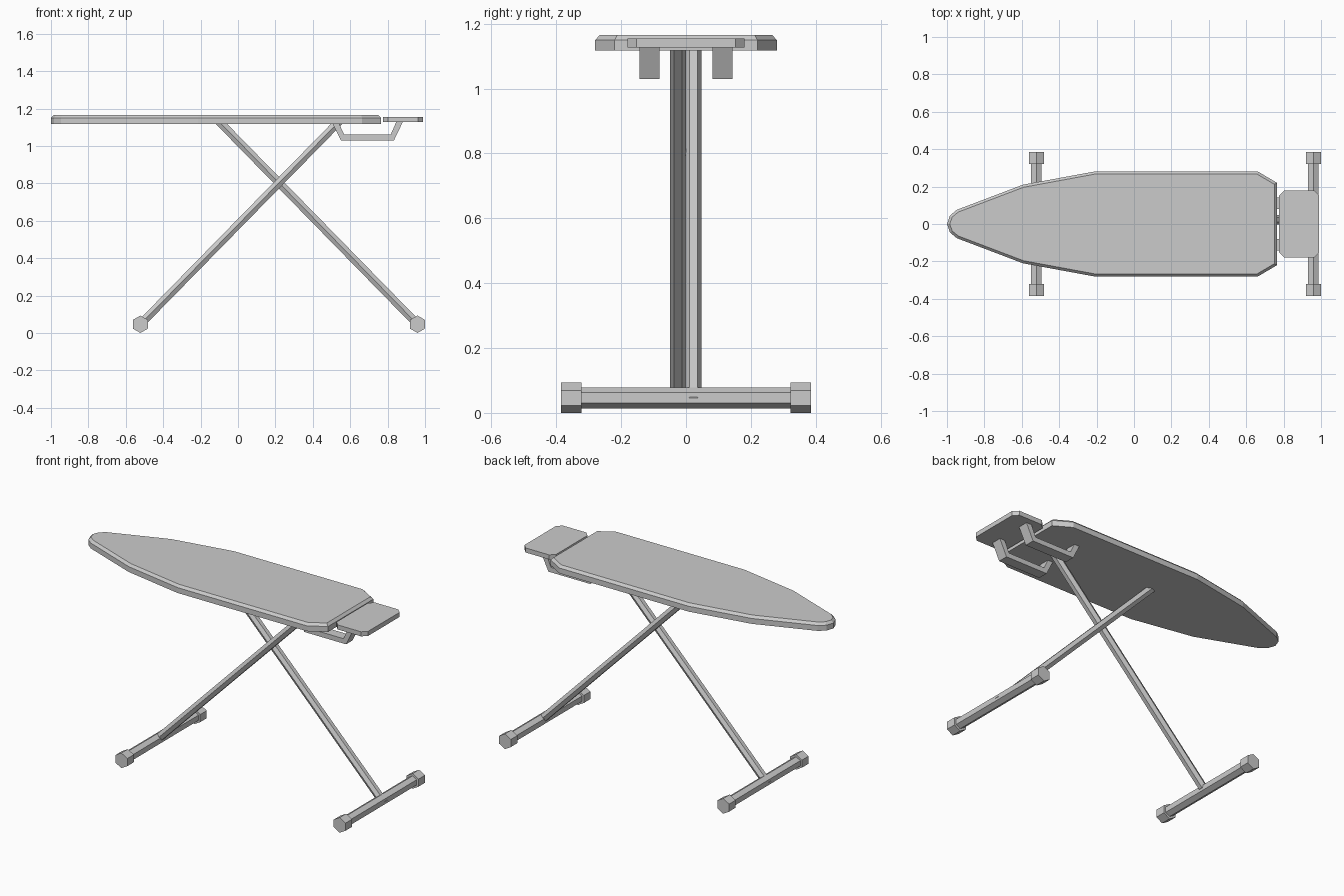
import bpy
import bmesh
import math
from mathutils import Vector

default = bpy.data.objects.get("Cube")
if default:
    bpy.data.objects.remove(default, do_unlink=True)

# One plain grey for the whole model
grey = bpy.data.materials.new("light_grey")
grey.use_nodes = True
colour = (0.6, 0.6, 0.6, 1)
grey.diffuse_color = colour
bsdf = next(n for n in grey.node_tree.nodes if n.type == 'BSDF_PRINCIPLED')
bsdf.inputs["Base Color"].default_value = colour


def finish(name, bm):
    bmesh.ops.recalc_face_normals(bm, faces=bm.faces[:])
    mesh = bpy.data.meshes.new(name)
    bm.to_mesh(mesh)
    bm.free()
    mesh.materials.append(grey)
    obj = bpy.data.objects.new(name, mesh)
    bpy.context.scene.collection.objects.link(obj)
    return obj


def prism(points, direction):
    """Extrude a closed outline of 3D points; return the mesh and its far face."""
    bm = bmesh.new()
    face = bm.faces.new([bm.verts.new(p) for p in points])
    out = bmesh.ops.extrude_face_region(bm, geom=[face], use_keep_orig=True)["geom"]
    moved = [v for v in out if isinstance(v, bmesh.types.BMVert)]
    bmesh.ops.translate(bm, verts=moved, vec=direction)
    far = next(f for f in out if isinstance(f, bmesh.types.BMFace))
    bmesh.ops.recalc_face_normals(bm, faces=bm.faces[:])
    return bm, far


def hex_ring(radius, turn=0.0):
    steps = [turn + i * math.tau / 6 for i in range(6)]
    return [(radius * math.cos(a), radius * math.sin(a)) for a in steps]


# Board: pointed outline mirrored across y, with a chamfered top rim
FLOOR, RIM, TOP = 1.117, 1.15, 1.165
half = [(-0.984, 0.045), (-0.947, 0.076), (-0.594, 0.21),
        (-0.214, 0.28), (0.663, 0.28), (0.765, 0.22)]
outline = [(-1, 0)] + half + [(x, -y) for x, y in reversed(half)]
bm, top = prism([(x, y, FLOOR) for x, y in outline], (0, 0, RIM - FLOOR))
bmesh.ops.inset_region(bm, faces=[top], thickness=0.014, use_even_offset=True)
for v in top.verts:
    v.co.z = TOP
finish("board", bm)

# Iron rest: thin plate with clipped corners
X0, X1, W, CUT = 0.775, 0.99, 0.18, 0.028
side = [(X0, W - CUT), (X0 + CUT, W), (X1 - CUT, W), (X1, W - CUT)]
plate = side + [(x, -y) for x, y in reversed(side)]
bm, _ = prism([(x, y, 1.127) for x, y in plate], (0, 0, 0.028))
finish("iron_rest", bm)

# Rest brackets: bent flat bars under the board
bracket = [(0.505, 1.12), (0.55, 1.03), (0.834, 1.03), (0.882, 1.13),
           (0.847, 1.13), (0.816, 1.06), (0.568, 1.06), (0.54, 1.12)]
for name, y in (("right_bracket", -0.143), ("left_bracket", 0.081)):
    bm, _ = prism([(x, y, z) for x, z in bracket], (0, 0.062, 0))
    finish(name, bm)

# Crossed legs: hexagonal tubes side by side, cut level at the board
AXLE = 0.0465
for name, y, foot_x, top_x in (("front_leg", -0.025, -0.522, 0.53),
                               ("back_leg", 0.023, 0.9595, -0.091)):
    run = Vector((top_x - foot_x, 0, FLOOR + 0.003 - AXLE))
    stretch = run.length / run.z
    ring = [(foot_x + v * stretch, y + u, AXLE) for u, v in hex_ring(0.025)]
    bm, _ = prism(ring, run)
    finish(name, bm)

# Feet: hexagonal cross bars with thicker end caps
for end, x in (("right", -0.522), ("left", 0.9595)):
    for part, r, y, length in (("foot_bar", 0.0325, -0.33, 0.66),
                               ("foot_cap_front", AXLE, -0.385, 0.063),
                               ("foot_cap_back", AXLE, 0.322, 0.063)):
        ring = [(x + u, y, AXLE + v) for u, v in hex_ring(r, math.pi / 2)]
        bm, _ = prism(ring, (0, length, 0))
        finish(end + "_" + part, bm)
